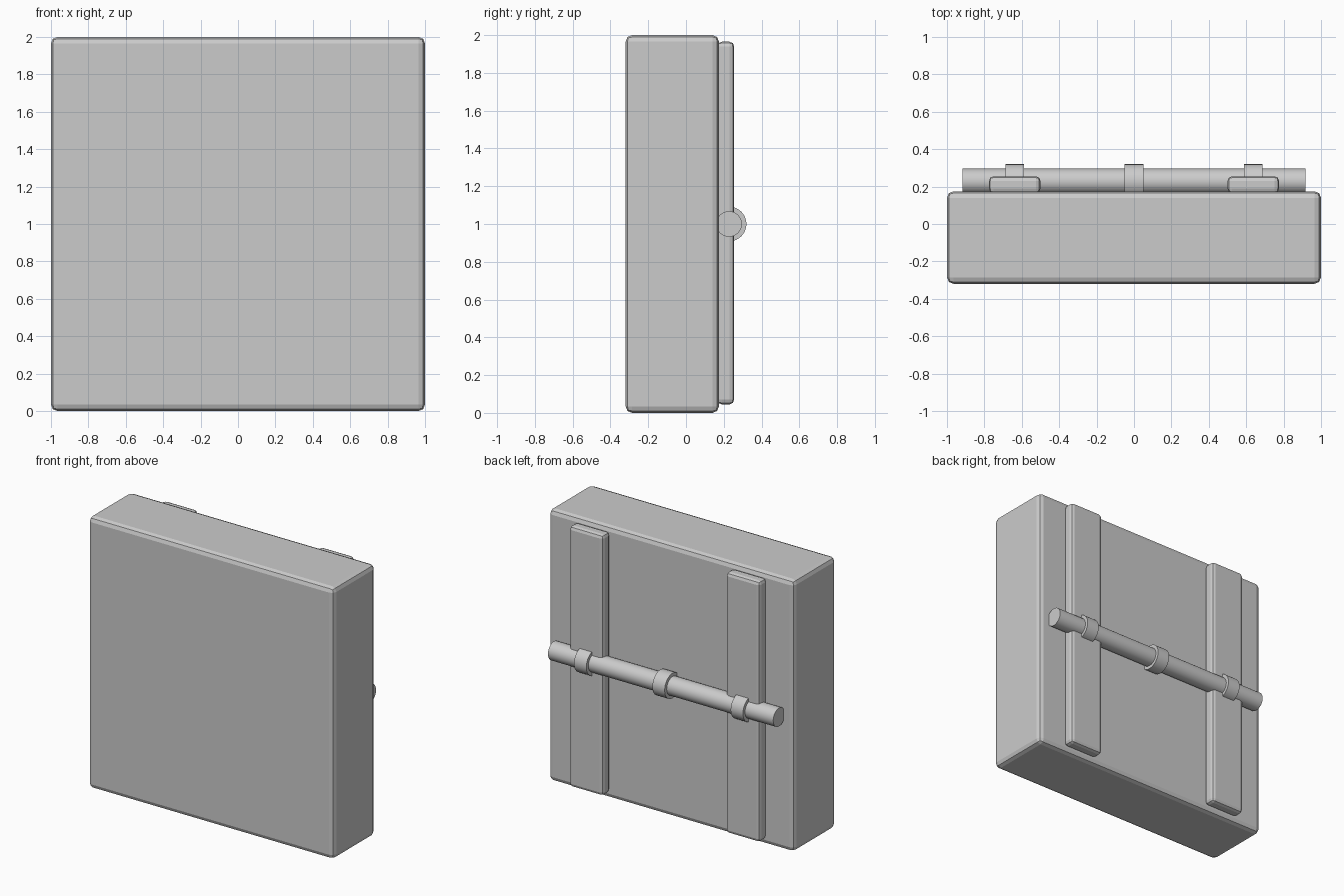
import bpy
import math

cube = bpy.data.objects.get("Cube")
if cube:
    bpy.data.objects.remove(cube, do_unlink=True)

GREY = (0.6, 0.6, 0.6, 1.0)
mat = bpy.data.materials.new("plain grey")
mat.use_nodes = True
mat.diffuse_color = GREY
mat.node_tree.nodes["Principled BSDF"].inputs["Base Color"].default_value = GREY


def box(name, low, high, bevel):
    """Block between two corners with rounded edges."""
    centre = [(a + b) / 2 for a, b in zip(low, high)]
    bpy.ops.mesh.primitive_cube_add(size=1, location=centre)
    ob = bpy.context.object
    ob.name = name
    ob.scale = [b - a for a, b in zip(low, high)]
    bpy.ops.object.transform_apply(location=False, rotation=False, scale=True)
    mod = ob.modifiers.new("rounded edges", 'BEVEL')
    mod.width = bevel
    mod.segments = 2
    ob.data.materials.append(mat)
    return ob


def rod(name, x, length, radius):
    """Horizontal cylinder along x on the shared rod axis."""
    bpy.ops.mesh.primitive_cylinder_add(vertices=32, radius=radius, depth=length,
                                        location=(x, ROD_Y, ROD_Z),
                                        rotation=(0, math.pi / 2, 0))
    ob = bpy.context.object
    ob.name = name
    bpy.ops.object.shade_smooth_by_angle(angle=math.radians(30))
    ob.data.materials.append(mat)
    return ob


BACK = 0.175
ROD_Y, ROD_Z = 0.228, 1.0

# Main slab
box("body", (-1, -0.32, 0), (1, BACK, 2), 0.035)

# Upright rails on the back
for side, x in (("left", 0.638), ("right", -0.638)):
    box(side + "_rail", (x - 0.138, BACK - 0.01, 0.045),
        (x + 0.138, 0.255, 1.965), 0.025)

# Cross rod with its collars
rod("cross_rod", 0, 1.835, 0.068)
for side, x in (("left", 0.638), ("middle", 0), ("right", -0.638)):
    rod(side + "_collar", x, 0.1, 0.092)
